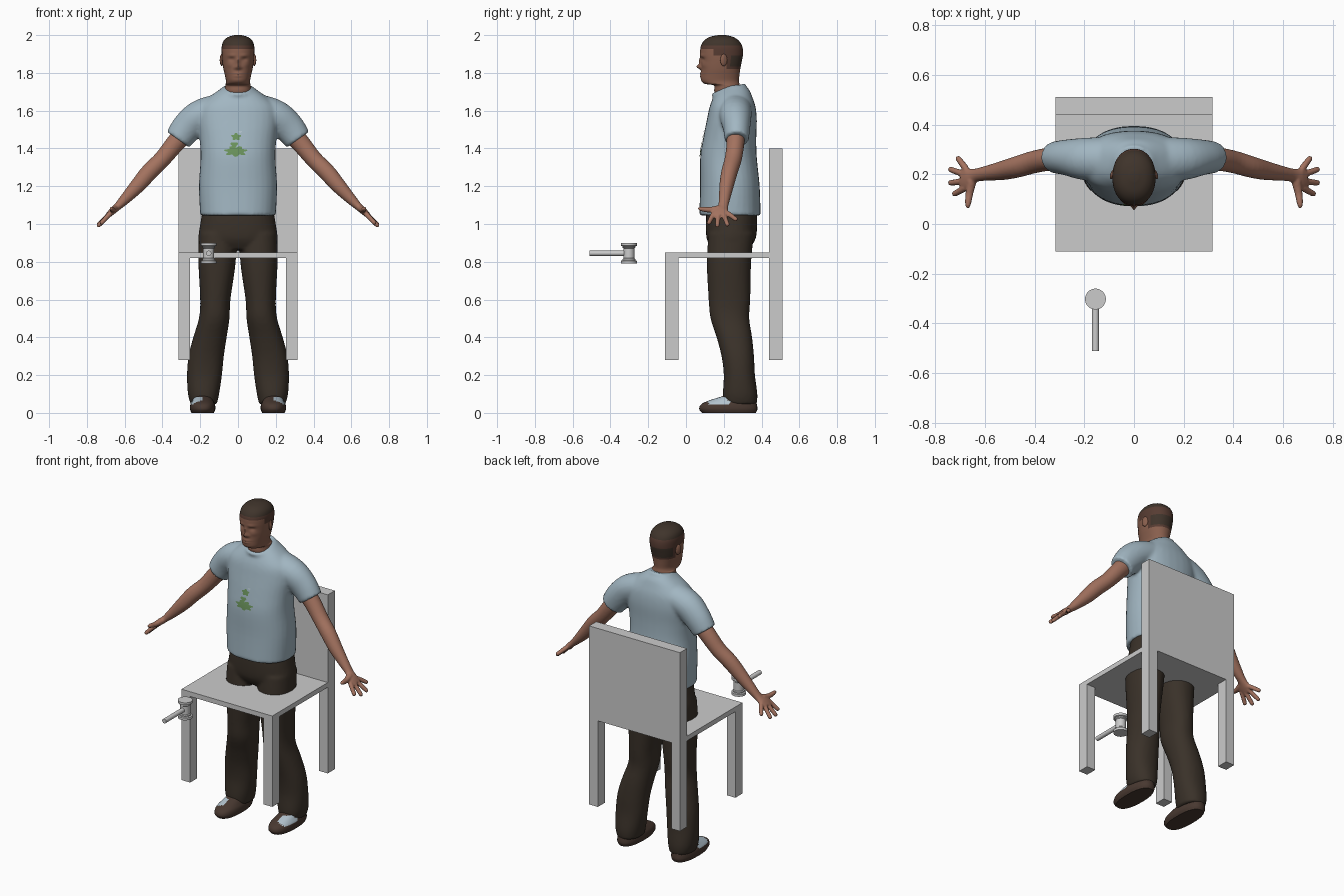
import bpy, bmesh, math
from mathutils import Vector, Matrix
from mathutils.bvhtree import BVHTree

if "Cube" in bpy.data.objects:
    bpy.data.objects.remove(bpy.data.objects["Cube"])


def material(name, rgb):
    m = bpy.data.materials.new(name)
    m.use_nodes = True
    m.diffuse_color = (*rgb, 1)
    m.node_tree.nodes["Principled BSDF"].inputs["Base Color"].default_value = (*rgb, 1)
    return m


SKIN = material("arm skin", (0.37, 0.17, 0.115))
FACE = material("face skin", (0.25, 0.115, 0.075))
HAIR = material("dark hair", (0.05, 0.034, 0.024))
CROP = material("cropped hair", (0.095, 0.045, 0.032))
SHIRT = material("pale blue shirt", (0.36, 0.47, 0.54))
TROUSER = material("dark brown trousers", (0.042, 0.031, 0.022))
SHOE = material("brown shoe", (0.065, 0.04, 0.03))
PALE = material("pale shoe panel", (0.45, 0.55, 0.62))
GREEN = material("green print", (0.15, 0.30, 0.11))
GREY = material("light grey", (0.6, 0.6, 0.6))


def finish(name, bm, *mats):
    bmesh.ops.recalc_face_normals(bm, faces=bm.faces)
    me = bpy.data.meshes.new(name)
    bm.to_mesh(me)
    bm.free()
    for m in mats:
        me.materials.append(m)
    ob = bpy.data.objects.new(name, me)
    bpy.context.collection.objects.link(ob)
    return ob


def smooth(ob, angle=40):
    bpy.ops.object.select_all(action='DESELECT')
    ob.select_set(True)
    bpy.context.view_layer.objects.active = ob
    bpy.ops.object.shade_smooth_by_angle(angle=math.radians(angle))


def blend(ob, voxel, repeats):
    """Fuse overlapping parts into one soft surface."""
    r = ob.modifiers.new("fuse", 'REMESH')
    r.mode, r.voxel_size, r.use_smooth_shade = 'VOXEL', voxel, True
    s = ob.modifiers.new("soften", 'SMOOTH')
    s.factor, s.iterations = 0.5, repeats


def spline(rows, steps):
    """Catmull-Rom through every column of the rows."""
    pts = [Vector(r) for r in rows]
    out = []
    for i in range(len(pts) - 1):
        a, b, c, d = pts[max(i - 1, 0)], pts[i], pts[i + 1], pts[min(i + 2, len(pts) - 1)]
        for k in range(steps):
            t = k / steps
            out.append(b + (c - a) * (t / 2) + (a * 2 - b * 5 + c * 4 - d) * (t * t / 2)
                       + (b * 3 - a - c * 3 + d) * (t ** 3 / 2))
    return out + [pts[-1]]


def loft(bm, rows, steps=4, segs=32, flat=False, power=2.0, side=1):
    """Rows are x, y, z, radius along y, radius across."""
    rows = spline(rows, steps)
    rings = []
    for i, r in enumerate(rows):
        c = Vector(r[:3])
        t = Vector(rows[min(i + 1, len(rows) - 1)][:3]) - Vector(rows[max(i - 1, 0)][:3])
        t = Vector((0, 0, 1)) if flat else t.normalized()
        ref = Vector((1, 0, 0)) if abs(t.y) > 0.8 else Vector((0, 1, 0))
        s = (ref - t * ref.dot(t)).normalized()
        n = t.cross(s)
        ring = []
        for k in range(segs):
            a = math.tau * k / segs
            ca, sa = math.cos(a), math.sin(a)
            p = c + s * r[3] * math.copysign(abs(ca) ** (2 / power), ca) \
                  + n * r[4] * math.copysign(abs(sa) ** (2 / power), sa)
            ring.append(bm.verts.new((p.x * side, p.y, p.z)))
        rings.append(ring)
    for a, b in zip(rings, rings[1:]):
        for k in range(segs):
            j = (k + 1) % segs
            bm.faces.new((a[k], a[j], b[j], b[k])[::side])
    bm.faces.new(rings[0][::-side])
    bm.faces.new(rings[-1][::side])


def body(rows):
    """Rows of z, front y, back y, half width, centred on x = 0."""
    return [(0, (f + b) / 2, z, (b - f) / 2, w) for z, f, b, w in rows]


def limb(rows):
    """Rows of z, front y, back y, inner x, outer x."""
    return [((i + o) / 2, (f + b) / 2, z, (b - f) / 2, (o - i) / 2) for z, f, b, i, o in rows]


def box(name, lo, hi):
    bm = bmesh.new()
    bmesh.ops.create_cube(bm, size=1)
    for v in bm.verts:
        v.co = [l + (h - l) * (c + 0.5) for l, h, c in zip(lo, hi, v.co)]
    return finish(name, bm, GREY)


# Chair
box("seat", (-0.315, -0.11, 0.82), (0.315, 0.44, 0.85))
box("chair_back", (-0.315, 0.44, 0.82), (0.315, 0.51, 1.4))
for word, x in (("left", 0.255), ("right", -0.315)):
    box(word + "_front_leg", (x, -0.11, 0.28), (x + 0.06, -0.04, 0.82))
    box(word + "_back_leg", (x, 0.44, 0.28), (x + 0.06, 0.51, 0.82))

# Mallet: a turned head on a straight handle
bm = bmesh.new()
half = [(0.042, 0.055), (0.042, 0.04), (0.034, 0.037), (0.034, 0.03), (0.029, 0.026)]
turned = [(r, -h) for r, h in half] + [(r, h) for r, h in reversed(half)]
loft(bm, [(-0.155, -0.302, 0.845 + h, r, r) for r, h in turned], steps=1, flat=True)
smooth(finish("mallet_head", bm, GREY))
bm = bmesh.new()
loft(bm, [(-0.155, -0.51, 0.845, 0.014, 0.014), (-0.155, -0.31, 0.845, 0.014, 0.014)], steps=1)
smooth(finish("mallet_handle", bm, GREY))

# Shirt: torso, sleeves and neckband
bm = bmesh.new()
loft(bm, body([(1.045, .07, .395, .2), (1.2, .075, .39, .207), (1.35, .075, .375, .198),
               (1.45, .09, .372, .203), (1.55, .11, .375, .215), (1.62, .125, .368, .205),
               (1.67, .145, .352, .155), (1.71, .17, .335, .1), (1.735, .21, .31, .065)]),
     flat=True, power=2.3)
for side in (1, -1):
    loft(bm, [(.1, .26, 1.61, .09, .08), (.2, .262, 1.572, .085, .085), (.27, .268, 1.51, .072, .082),
              (.318, .268, 1.447, .064, .072)], side=side)
tilt = Matrix.Translation((0, 0.228, 1.708)) @ Matrix.Rotation(math.radians(17), 4, 'X')
band = [[bm.verts.new(tilt @ Vector(((0.078 + 0.011 * math.cos(b)) * math.cos(a),
                                     (0.085 + 0.011 * math.cos(b)) * math.sin(a), 0.013 * math.sin(b))))
         for b in (math.tau * j / 8 for j in range(8))] for a in (math.tau * i / 40 for i in range(40))]
for i in range(40):
    p, q = band[i], band[(i + 1) % 40]
    for j in range(8):
        k = (j + 1) % 8
        bm.faces.new((p[j], q[j], q[k], p[k]))
shirt = finish("shirt", bm, SHIRT)
blend(shirt, 0.01, 4)

# Printed figure laid onto the chest
bpy.context.view_layer.update()
tree = BVHTree.FromObject(shirt, bpy.context.evaluated_depsgraph_get())


def print_patch(name, x, z, rx, rz, mat, spikes=0):
    bm = bmesh.new()
    rings = []
    for k in range(5):
        ring = []
        for i in range(36):
            a = math.tau * i / 36
            s = (0.02 + k / 4) * (1 + 0.22 * math.sin(a * spikes))
            px, pz = x + rx * s * math.cos(a), z + rz * s * math.sin(a)
            hit = tree.ray_cast(Vector((px, -1, pz)), Vector((0, 1, 0)))[0]
            ring.append(bm.verts.new((px, (hit.y if hit else 0.08) - 0.004, pz)))
        rings.append(ring)
    for a, b in zip(rings, rings[1:]):
        for i in range(36):
            j = (i + 1) % 36
            bm.faces.new((a[i], b[i], b[j], a[j]))
    bm.faces.new(rings[0])
    smooth(finish(name, bm, mat))


print_patch("print_body", -0.012, 1.385, 0.052, 0.024, GREEN, 7)
print_patch("print_neck", -0.02, 1.42, 0.018, 0.014, GREEN, 3)
print_patch("print_head", -0.01, 1.462, 0.022, 0.017, GREEN, 5)
print_patch("print_highlight", 0.012, 1.488, 0.009, 0.006, PALE, 3)

# Arms and hands
tips = [(.712, .27, 1.02), (.745, .222, .99), (.745, .165, .985), (.728, .118, 1.0)]
for word, side in (("left", 1), ("right", -1)):
    bm = bmesh.new()
    loft(bm, [(.24, .265, 1.53, .052, .055), (.33, .262, 1.43, .047, .05), (.4, .25, 1.345, .045, .045),
              (.47, .23, 1.275, .043, .045), (.53, .215, 1.205, .038, .04), (.6, .203, 1.13, .029, .028),
              (.64, .195, 1.09, .028, .02), (.668, .183, 1.065, .048, .018), (.692, .187, 1.042, .046, .013)],
         side=side)
    for i, tip in enumerate(tips):
        root = Vector((.676, .222 - .025 * i, 1.056))
        tip = Vector(tip)
        rows = [(*root.lerp(tip, t), r, r) for t, r in ((0, .014), (.6, .0125), (.92, .011), (1, .004))]
        loft(bm, rows, segs=12, side=side)
    loft(bm, [(.652, .175, 1.082, .02, .018), (.662, .125, 1.075, .016, .015), (.668, .08, 1.08, .012, .012),
              (.668, .063, 1.083, .004, .004)], segs=12, side=side)
    blend(finish(word + "_arm", bm, SKIN), 0.005, 2)

# Trousers
bm = bmesh.new()
loft(bm, body([(1.09, .11, .375, .185), (1.0, .105, .377, .2), (.92, .11, .368, .21), (.865, .14, .33, .19)]),
     flat=True, power=2.3)
for side in (1, -1):
    loft(bm, limb([(.95, .12, .36, .01, .207), (.8, .11, .345, .012, .21), (.6, .12, .34, .04, .2),
                   (.5, .13, .335, .045, .207), (.4, .162, .35, .06, .237), (.3, .188, .36, .075, .262),
                   (.2, .2, .365, .085, .27), (.1, .195, .378, .1, .265), (.045, .2, .375, .112, .25)]),
         flat=True, power=2.2, side=side)
blend(finish("trousers", bm, TROUSER), 0.01, 4)

# Shoes with a pale panel on the instep
for word, side in (("left", 1), ("right", -1)):
    bm = bmesh.new()
    loft(bm, limb([(0, .085, .37, .128, .246), (.02, .07, .378, .12, .254), (.045, .08, .375, .122, .252),
                   (.065, .12, .37, .132, .242), (.09, .2, .36, .145, .23)]),
         steps=6, flat=True, power=2.4, side=side)
    for f in bm.faces:
        c = f.calc_center_median()
        f.material_index = int(0.045 < c.z < 0.085 and 0.12 < c.y < 0.23 and c.x * side > 0.185)
    smooth(finish(word + "_shoe", bm, SHOE, PALE))

# Head and neck, with the features pushed out of the front
bm = bmesh.new()
loft(bm, body([(1.64, .17, .31, .075), (1.7, .15, .295, .07), (1.733, .148, .285, .067), (1.742, .1, .283, .065),
               (1.76, .08, .28, .064), (1.79, .079, .283, .07), (1.82, .08, .287, .077), (1.86, .08, .295, .083),
               (1.9, .075, .302, .086), (1.94, .078, .298, .086), (1.97, .095, .28, .076), (1.99, .125, .25, .052),
               (2.0, .17, .21, .018)]), steps=6, segs=72, flat=True, power=2.15)
features = [(0, 1.832, .011, .012, .024), (0, 1.86, .009, .02, .012), (0, 1.783, .022, .005, .006),
            (0, 1.797, .024, .005, .006), (.034, 1.872, .015, .009, -.009), (.034, 1.892, .02, .007, .005),
            (.016, 1.827, .007, .006, .007), (.045, 1.842, .018, .014, .004)]
for v in bm.verts:
    if v.co.y < 0.16:
        v.co.y -= sum(d * math.exp(-((abs(v.co.x) - x) / sx) ** 2 - ((v.co.z - z) / sz) ** 2)
                      for x, z, sx, sz, d in features)
for f in bm.faces:
    c = f.calc_center_median()
    if c.z > 1.948 or (c.y > 0.235 and 1.835 < c.z < 1.895):
        f.material_index = 1
    elif c.z > 1.925 or (c.y > 0.15 and c.z > 1.89) or (c.y > 0.215 and c.z > 1.82):
        f.material_index = 2
smooth(finish("head", bm, FACE, HAIR, CROP), 60)

# Ears
for word, side in (("left", 1), ("right", -1)):
    bm = bmesh.new()
    bmesh.ops.create_uvsphere(bm, u_segments=16, v_segments=10, radius=1)
    bm.transform(Matrix.Translation((0.086 * side, 0.2, 1.868)) @ Matrix.Rotation(0.35 * side, 4, 'Z')
                 @ Matrix.Diagonal((0.009, 0.02, 0.032, 1)))
    smooth(finish(word + "_ear", bm, FACE), 60)
